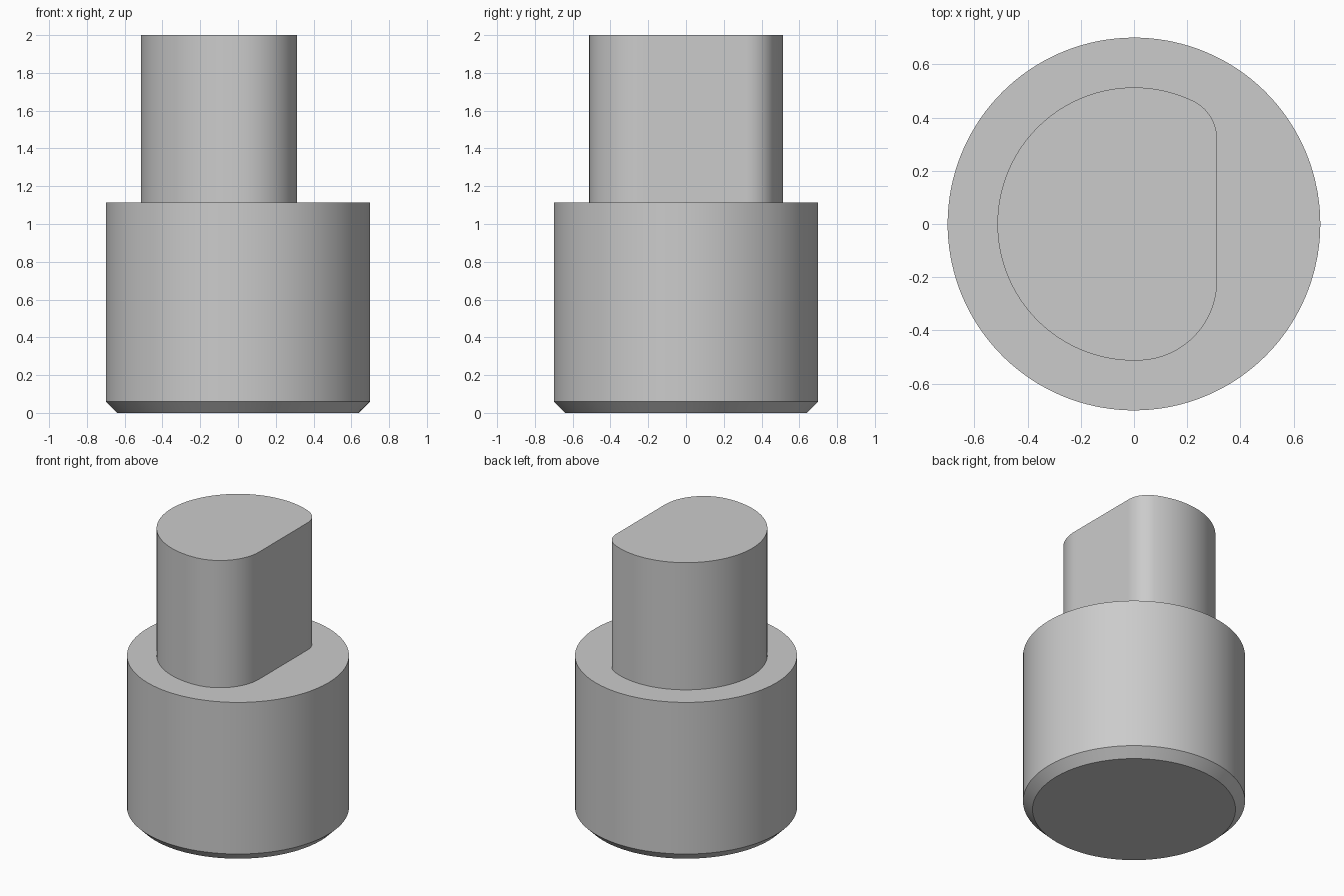
import bpy, bmesh
from math import sin, cos, radians, degrees, atan2, sqrt, hypot

cube = bpy.data.objects.get("Cube")
if cube:
    bpy.data.objects.remove(cube)

BODY_R, BODY_TOP, CHAMFER = 0.70, 1.115, 0.06
SHAFT_R, FLAT_X, TOP = 0.513, 0.312, 2.0
BACK_FILLET, FRONT_FILLET = 0.16, 0.30

steel = bpy.data.materials.new("grey steel")
steel.use_nodes = True
GREY = (0.6, 0.6, 0.6, 1)
steel.diffuse_color = GREY
steel.node_tree.nodes["Principled BSDF"].inputs["Base Color"].default_value = GREY


def arc(cx, cy, r, a0, a1, n):
    """Points along an arc, leaving out the last one."""
    angles = [radians(a0 + (a1 - a0) * i / n) for i in range(n)]
    return [(cx + r * cos(a), cy + r * sin(a)) for a in angles]


def fillet(r, side):
    """Centre and end angle of a corner tangent to both the circle and the flat."""
    cx = FLAT_X - r
    cy = side * sqrt((SHAFT_R - r) ** 2 - cx ** 2)
    return cx, cy, degrees(atan2(cy, cx))


def add_part(name, rings, cap_first=False, cap_last=False):
    """Join stacked (outline, height) rings into a smooth-sided part."""
    bm = bmesh.new()
    loops = [[bm.verts.new((x, y, z)) for x, y in pts] for pts, z in rings]
    for low, high in zip(loops, loops[1:]):
        for i in range(len(low)):
            j = (i + 1) % len(low)
            bm.faces.new((low[i], low[j], high[j], high[i]))
    if cap_first:
        bm.faces.new(loops[0][::-1])
    if cap_last:
        bm.faces.new(loops[-1])
    mesh = bpy.data.meshes.new(name)
    bm.to_mesh(mesh)
    bm.free()
    mesh.materials.append(steel)
    obj = bpy.data.objects.new(name, mesh)
    bpy.context.collection.objects.link(obj)
    bpy.ops.object.select_all(action="DESELECT")
    obj.select_set(True)
    bpy.context.view_layer.objects.active = obj
    bpy.ops.object.shade_smooth_by_angle(angle=radians(30))


# D-shaped shaft outline: flat, back corner, round side, front corner
bx, by, b_end = fillet(BACK_FILLET, 1)
fx, fy, f_end = fillet(FRONT_FILLET, -1)
outline = [(FLAT_X, fy + (by - fy) * i / 20) for i in range(20)]
outline += arc(bx, by, BACK_FILLET, 0, b_end, 16)
outline += arc(0, 0, SHAFT_R, b_end, f_end + 360, 80)
outline += arc(fx, fy, FRONT_FILLET, f_end, 0, 24)


def circle(r):
    """Circle whose points line up with the shaft outline."""
    return [(r * x / hypot(x, y), r * y / hypot(x, y)) for x, y in outline]


# Chamfered round body with its shoulder
add_part("body", [(circle(BODY_R - CHAMFER), 0), (circle(BODY_R), CHAMFER),
                  (circle(BODY_R), BODY_TOP), (outline, BODY_TOP)], cap_first=True)

# Shaft with a flat on its left side
add_part("shaft", [(outline, BODY_TOP), (outline, TOP)], cap_last=True)
